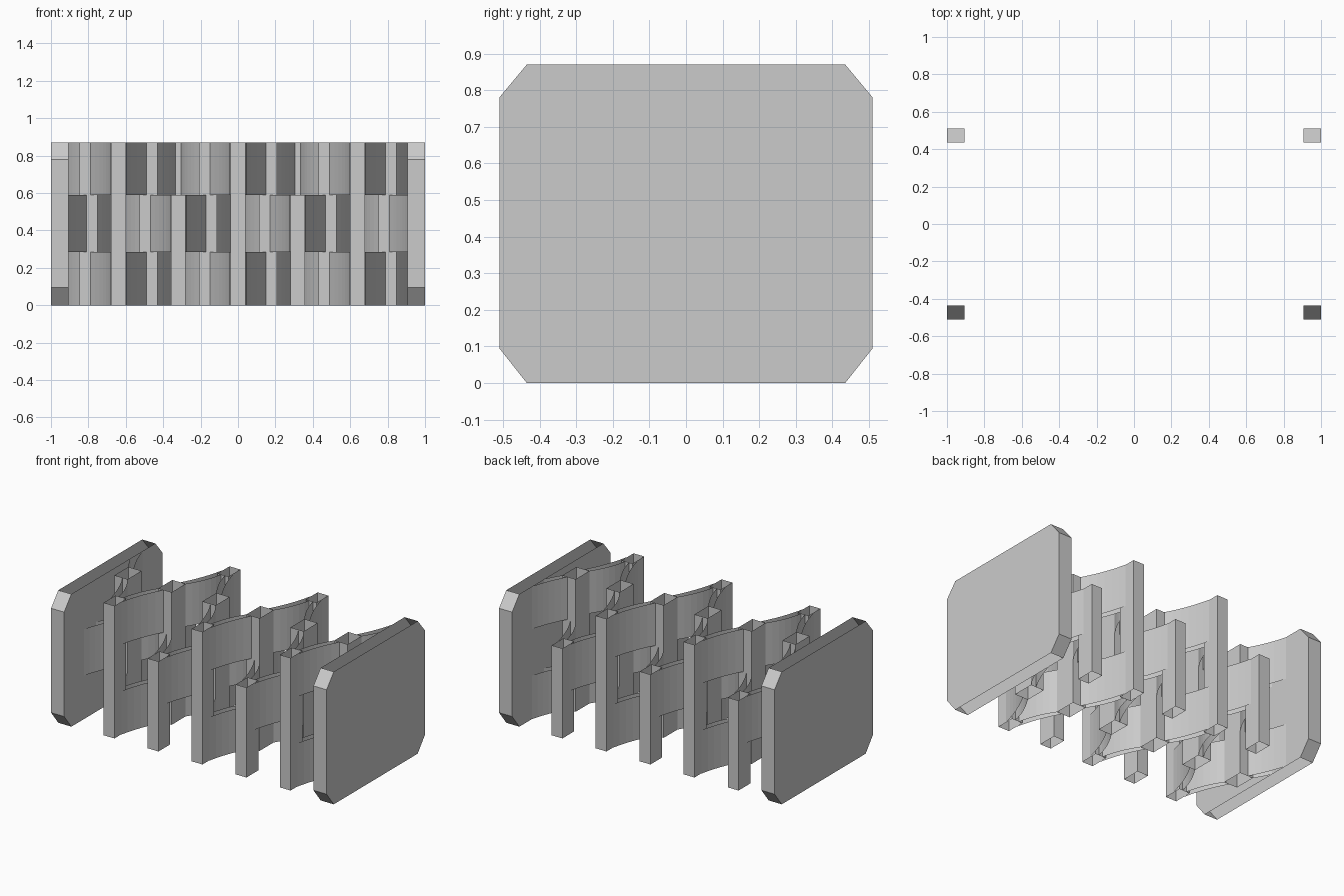
import bpy

if "Cube" in bpy.data.objects:
    bpy.data.objects.remove(bpy.data.objects["Cube"])

grey = bpy.data.materials.new("light_grey")
grey.diffuse_color = (0.6, 0.6, 0.6, 1)
grey.use_nodes = True
grey.node_tree.nodes["Principled BSDF"].inputs["Base Color"].default_value = grey.diffuse_color

H = 0.87                # full height
Z1, Z2 = 0.285, 0.59    # limits of the middle level
PLATE_X = 0.905         # inner face of the end plates
STEP = 0.3195           # spacing of the columns


def make(name, verts, faces):
    me = bpy.data.meshes.new(name)
    me.from_pydata(verts, [], faces)
    me.materials.append(grey)
    ob = bpy.data.objects.new(name, me)
    bpy.context.collection.objects.link(ob)
    return ob


def post(name, x, y, hx, hy, top):
    """Hollow rectangular tube, open at both ends."""
    ring = [(x - hx, y - hy), (x + hx, y - hy), (x + hx, y + hy), (x - hx, y + hy)]
    verts = [(a, b, z) for z in (0, top) for a, b in ring]
    make(name, verts, [(i, (i + 1) % 4, 4 + (i + 1) % 4, 4 + i) for i in range(4)])


def strip(name, cx, sx, sy, z0, z1, limit):
    """Curved slat from a centre post outwards: two side walls, open top and bottom."""
    verts, faces = [], []
    # start offset, slope, curvature, length in y of each side wall
    for side, (d0, s, c, length) in enumerate(((0.048, 0.66, 1.03, 0.23),
                                               (0.011, 0.55, 0.60, 0.281))):
        if limit:       # stop at the end plate
            length = (s - (s * s - 4 * c * (limit - d0)) ** 0.5) / (2 * c)
        n = 6
        base = len(verts)
        for i in range(n + 1):
            t = length * i / n
            x = cx + sx * (d0 + s * t - c * t * t)
            y = sy * (0.072 + t)
            verts += [(x, y, z0), (x, y, z1)]
        for i in range(n):
            a = base + 2 * i
            f = (a, a + 2, a + 3, a + 1)
            faces.append(f if (sx * sy > 0) == (side == 0) else f[::-1])
    # flip so both walls face outwards
    faces = [f[::-1] for f in faces]
    make(name, verts, faces)


# End plates: chamfered slabs, open along the flat top and bottom
profile = [(-0.435, 0), (0.435, 0), (0.51, 0.095), (0.51, 0.78),
           (0.435, H), (-0.435, H), (-0.51, 0.78), (-0.51, 0.095)]
for side, xa, xb in (("left", -1, -PLATE_X), ("right", PLATE_X, 1)):
    verts = [(x, y, z) for x in (xa, xb) for y, z in profile]
    faces = [tuple(range(7, -1, -1)), tuple(range(8, 16))]
    faces += [(i, (i + 1) % 8, 8 + (i + 1) % 8, 8 + i) for i in range(8) if i not in (0, 4)]
    make(side + "_end_plate", verts, faces)

# Centre posts with the slats leaving each of them
for i in range(6):
    cx = (i - 2.5) * STEP
    post(f"centre_post_{i}", cx, 0, 0.048, 0.072, H)
    for sx in (-1, 1):
        k = i + (sx > 0)                     # column reached by the slat
        limit = PLATE_X - abs(cx) if k in (0, 6) else 0
        for sy in (-1, 1):
            full = (k % 2 == 1) == (sy < 0)  # outer column, or middle level
            levels = [(0, Z1), (Z2, H)] if full else [(Z1, Z2)]
            for z0, z1 in levels:
                strip(f"slat_{i}", cx, sx, sy, z0, z1, limit)

# Outer posts: tall and short ones alternate, opposite on front and back
for k in range(1, 6):
    for side, sy in (("front", -1), ("back", 1)):
        tall = (k % 2 == 1) == (sy < 0)
        post(f"{side}_post_{k}", (k - 3) * STEP, sy * 0.363, 0.039, 0.061, H if tall else Z2)
